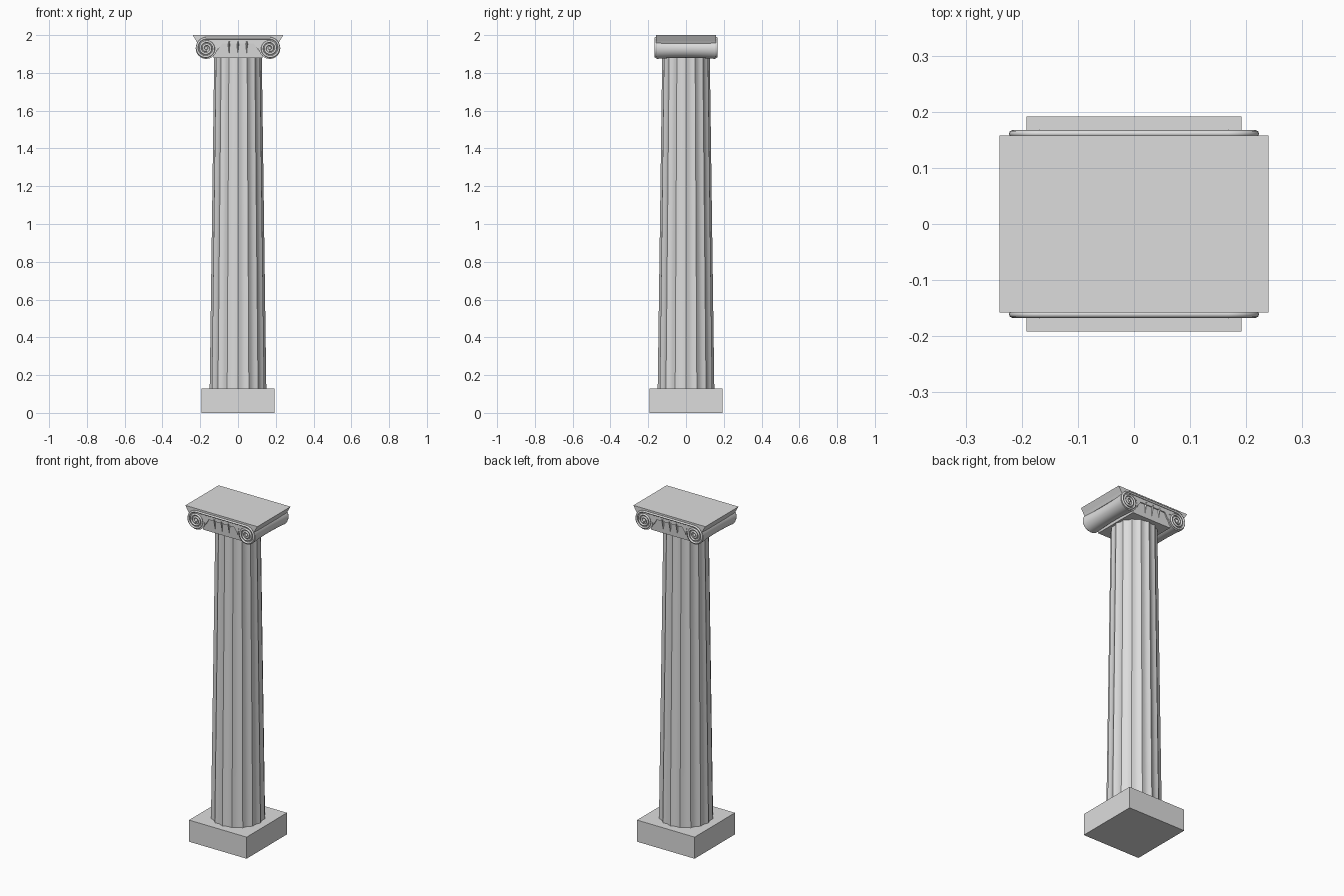
import bpy, bmesh, math
from mathutils import Vector

if "Cube" in bpy.data.objects:
    bpy.data.objects.remove(bpy.data.objects["Cube"])

stone = bpy.data.materials.new("pale_stone")
stone.diffuse_color = (0.72, 0.72, 0.72, 1)
stone.use_nodes = True
stone.node_tree.nodes["Principled BSDF"].inputs["Base Color"].default_value = stone.diffuse_color


def finish(name, bm, smooth=None):
    bmesh.ops.recalc_face_normals(bm, faces=bm.faces[:])
    me = bpy.data.meshes.new(name)
    bm.to_mesh(me)
    bm.free()
    ob = bpy.data.objects.new(name, me)
    bpy.context.collection.objects.link(ob)
    me.materials.append(stone)
    if smooth:
        bpy.ops.object.select_all(action='DESELECT')
        ob.select_set(True)
        bpy.context.view_layer.objects.active = ob
        bpy.ops.object.shade_smooth_by_angle(angle=math.radians(smooth))
    return ob


def loft(name, rings, smooth=None):
    """Skin a list of equal-length point rings and cap both ends."""
    bm = bmesh.new()
    vs = [[bm.verts.new(p) for p in r] for r in rings]
    n = len(vs[0])
    for a, b in zip(vs, vs[1:]):
        for i in range(n):
            j = (i + 1) % n
            bm.faces.new((a[i], a[j], b[j], b[i]))
    bm.faces.new(vs[0])
    bm.faces.new(vs[-1])
    return finish(name, bm, smooth)


def rect(x, y, z):
    return [(-x, -y, z), (x, -y, z), (x, y, z), (-x, y, z)]


# square plinth
loft("plinth", [rect(0.192, 0.192, 0), rect(0.192, 0.192, 0.13)])

# tapered shaft with sixteen shallow flutes
FLUTES, SEG = 16, 6


def shaft_ring(r, z):
    pts = []
    for i in range(FLUTES * SEG):
        a = math.tau * i / (FLUTES * SEG) + math.pi / 2
        rr = r * (1 - 0.06 * math.sin(math.pi * (i % SEG) / SEG))
        pts.append((rr * math.cos(a), rr * math.sin(a), z))
    return pts


loft("fluted_shaft", [shaft_ring(0.150, 0.12), shaft_ring(0.138, 1.0),
                      shaft_ring(0.126, 1.89)], 25)

# abacus slab, flaring outwards to the sides
loft("abacus", [rect(0.214, 0.158, 1.955), rect(0.222, 0.158, 1.97),
                rect(0.24, 0.158, 2.0)])

# capital body between the scrolls
loft("capital_block", [rect(0.13, 0.146, 1.879), rect(0.15, 0.152, 1.96)])

# bolsters: slightly waisted rolls running front to back
CX, CZ = 0.168, 1.930
for side, sx in (("left", -1), ("right", 1)):
    rings = []
    for k in range(17):
        y = -0.157 + 0.314 * k / 16
        r = 0.050 + 0.006 * (abs(y) / 0.157) ** 2
        rings.append([(sx * CX + r * math.cos(math.tau * i / 40), y,
                       CZ + r * math.sin(math.tau * i / 40)) for i in range(40)])
    loft(side + "_bolster", rings, 40)

# scroll bead: one spiral moulding joining both volutes over the top
TURNS, STEPS = 2.5, 70
spiral = []
for k in range(STEPS + 1):
    t = k / STEPS
    a = math.pi / 2 + t * TURNS * math.tau
    r = 0.054 - 0.042 * t ** 0.9
    spiral.append((-CX + r * math.cos(a), CZ + r * math.sin(a)))
path = spiral[::-1] + [(-x, z) for x, z in spiral]

for face, sy in (("front", -1), ("back", 1)):
    cu = bpy.data.curves.new(face + "_scroll_bead", 'CURVE')
    cu.dimensions = '3D'
    cu.bevel_depth = 0.0062
    cu.bevel_resolution = 2
    cu.use_fill_caps = True
    sp = cu.splines.new('POLY')
    sp.points.add(len(path) - 1)
    for p, (x, z) in zip(sp.points, path):
        p.co = (x, sy * 0.161, z, 1)
    sp.use_smooth = True
    cu.materials.append(stone)
    ob = bpy.data.objects.new(face + "_scroll_bead", cu)
    bpy.context.collection.objects.link(ob)

    # frieze behind the bead
    loft(face + "_top_band", [[(x, sy * y, z) for x in (-0.168, 0.168) for z in ((1.965, 1.985) if x < 0 else (1.985, 1.965))]
                              for y in (0.14, 0.158)])

    # round eye at each scroll centre
    for side, sx in (("left", -1), ("right", 1)):
        bm = bmesh.new()
        bmesh.ops.create_uvsphere(bm, u_segments=16, v_segments=8, radius=0.009)
        bmesh.ops.translate(bm, verts=bm.verts[:],
                            vec=Vector((sx * CX, sy * 0.159, CZ)))
        finish(f"{face}_{side}_eye", bm, 40)

    # pointed darts hanging below the band
    for n in range(-1, 2):
        x = n * 0.047
        loft(f"{face}_dart_{n + 2}",
             [[(x - w, sy * 0.14, z), (x + w, sy * 0.14, z), (x, sy * y, z)]
              for w, y, z in ((0.003, 0.150, 1.905), (0.016, 0.164, 1.966))])

    # corner leaves tucked beside the scrolls
    for side, sx in (("left", -1), ("right", 1)):
        loft(f"{face}_{side}_leaf",
             [[(sx * 0.118, sy * y, 1.966), (sx * 0.078, sy * y, 1.966),
               (sx * 0.108, sy * y, 1.918)] for y in (0.14, 0.158)])
